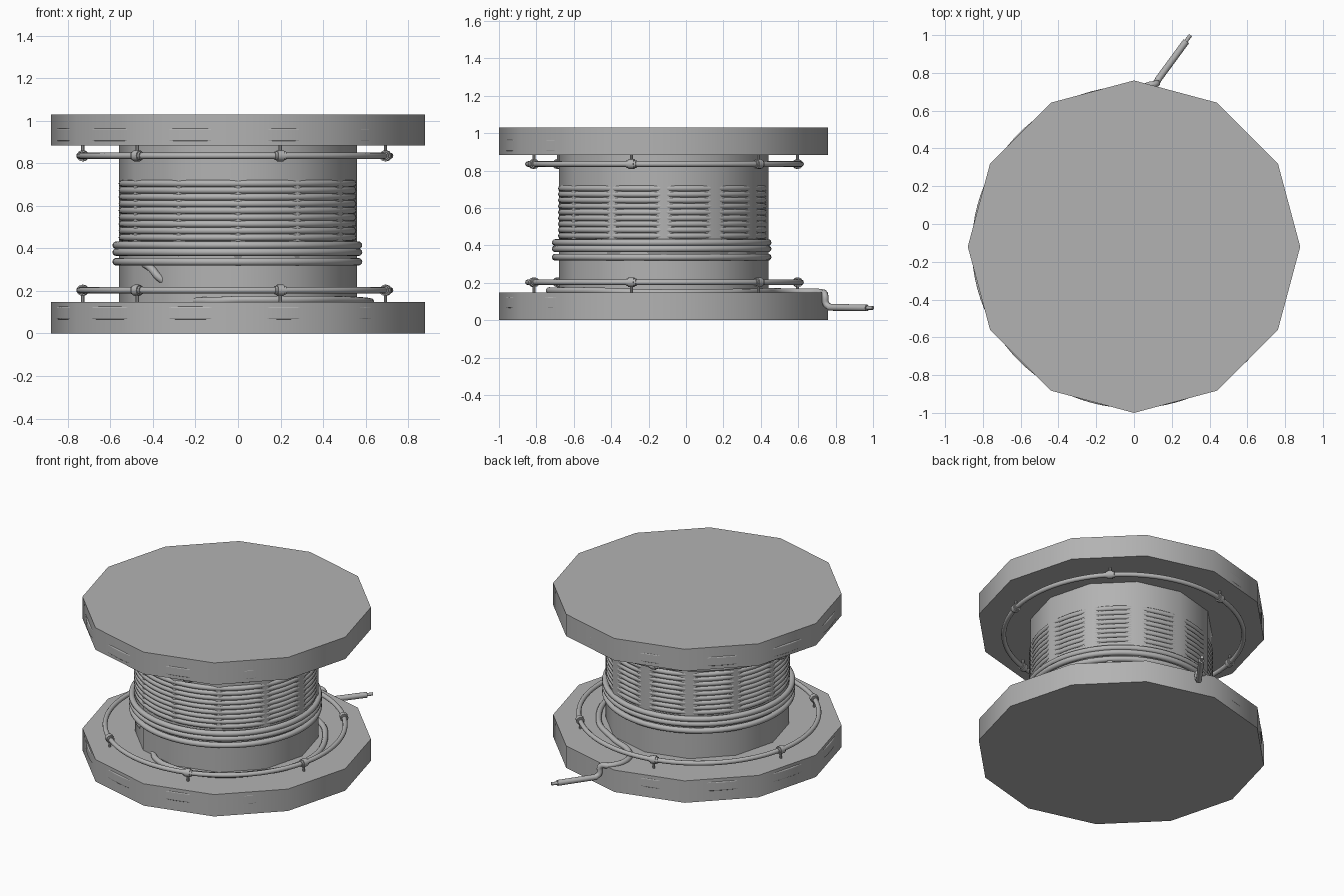
import bpy, math
from mathutils import Vector

if "Cube" in bpy.data.objects:
    bpy.data.objects.remove(bpy.data.objects["Cube"])

CY = -0.12          # spool axis in y
grey = bpy.data.materials.new("dark_grey")
grey.diffuse_color = (0.45, 0.45, 0.45, 1)
grey.use_nodes = True
grey.node_tree.nodes["Principled BSDF"].inputs["Base Color"].default_value = grey.diffuse_color


def smooth(o, angle=40):
    bpy.ops.object.select_all(action='DESELECT')
    o.select_set(True)
    bpy.context.view_layer.objects.active = o
    bpy.ops.object.shade_smooth_by_angle(angle=math.radians(angle))


def prism(name, r, z0, z1, sides=12, x=0, y=CY):
    bpy.ops.mesh.primitive_cylinder_add(vertices=sides, radius=r, depth=z1 - z0,
                                        location=(x, y, (z0 + z1) / 2))
    o = bpy.context.object
    o.name = name
    smooth(o)
    return o


def ring(name, outer, minor, x, y, z):
    bpy.ops.mesh.primitive_torus_add(major_radius=outer - minor, minor_radius=minor,
                                     major_segments=96, minor_segments=12, location=(x, y, z))
    o = bpy.context.object
    o.name = name
    smooth(o)
    return o


def rod(name, p, q, r, sides=12):
    p, q = Vector(p), Vector(q)
    bpy.ops.mesh.primitive_cylinder_add(vertices=sides, radius=r, depth=(q - p).length,
                                        location=(p + q) / 2)
    o = bpy.context.object
    o.name = name
    o.rotation_euler = (q - p).to_track_quat('Z', 'Y').to_euler()
    smooth(o)
    return o


def cable(name, pts, r):
    cu = bpy.data.curves.new(name, 'CURVE')
    cu.dimensions = '3D'
    cu.bevel_depth = r
    cu.bevel_resolution = 3
    cu.resolution_u = 6
    cu.use_fill_caps = True
    s = cu.splines.new('BEZIER')
    s.bezier_points.add(len(pts) - 1)
    for b, p in zip(s.bezier_points, pts):
        b.co = p
        b.handle_left_type = b.handle_right_type = 'AUTO'
    o = bpy.data.objects.new(name, cu)
    bpy.context.collection.objects.link(o)
    return o


def polar(a, r, z):
    a = math.radians(a)
    return (r * math.cos(a), CY + r * math.sin(a), z)


# Twelve-sided flanges and drum
prism("bottom_flange", 0.88, 0, 0.147)
prism("top_flange", 0.88, 0.883, 1.03)
prism("drum", 0.56, 0.14, 0.89)

# Rounded rim bands that just break through the flange sides
for n, z in (("bottom", 0.096), ("top", 0.934)):
    band = prism(n + "_rim_band", 0.8535, z - 0.03, z + 0.03, 96, -0.005, CY - 0.002)
    bev = band.modifiers.new("rounded_edge", 'BEVEL')
    bev.width, bev.segments, bev.limit_method = 0.006, 3, 'ANGLE'
    bev.angle_limit = math.radians(50)

# Guide rings with clamps and posts on the inside of each flange
RX, RY, RR = -0.015, -0.115, 0.73
for n, z, base in (("bottom", 0.203, 0.14), ("top", 0.835, 0.89)):
    ring(n + "_guide_ring", RR + 0.015, 0.015, RX, RY, z)
    for deg in (-129, -73, -14, 43.5, 103, 168):
        a = math.radians(deg)
        c = Vector((RX + RR * math.cos(a), RY + RR * math.sin(a), z))
        t = Vector((-math.sin(a), math.cos(a), 0))
        rod(n + "_clamp", c - t * 0.016, c + t * 0.016, 0.026)
        rod(n + "_clamp_collar", c - t * 0.027, c + t * 0.027, 0.020)
        rod(n + "_clamp_post", c, (c.x, c.y, base), 0.008, 8)

# Tight upper windings, partly sunk in the drum
for i in range(9):
    ring("upper_winding", 0.559, 0.0165, -0.002, CY - 0.005, 0.451 + 0.0317 * i)

# Looser lower windings
for z in (0.415, 0.382, 0.337):
    ring("lower_winding", 0.587, 0.018, -0.003, CY - 0.01, z)

# Loose cable: leaves the drum, runs round the base and over the edge
path = [polar(-155, 0.53, 0.335), polar(-145, 0.535, 0.325), polar(-137, 0.55, 0.30),
        polar(-134, 0.545, 0.27), polar(-130, 0.515, 0.235), polar(-115, 0.52, 0.16),
        polar(-104, 0.57, 0.153), polar(-90, 0.605, 0.158), polar(-70, 0.625, 0.158),
        polar(-40, 0.62, 0.158), polar(-5, 0.625, 0.148),
        polar(35, 0.60, 0.15), polar(65, 0.585, 0.153), polar(84, 0.63, 0.153),
        polar(89, 0.74, 0.152), (0.06, 0.725, 0.148), (0.115, 0.742, 0.135),
        (0.12, 0.75, 0.085), (0.135, 0.775, 0.068)]
cable("loose_cable", path, 0.018)
rod("cable_end", (0.128, 0.765, 0.069), (0.277, 0.968, 0.066), 0.018)
rod("cable_core", (0.27, 0.96, 0.066), (0.299, 1.0, 0.066), 0.01)

# One dark grey for everything
for o in bpy.data.objects:
    o.data.materials.append(grey)
